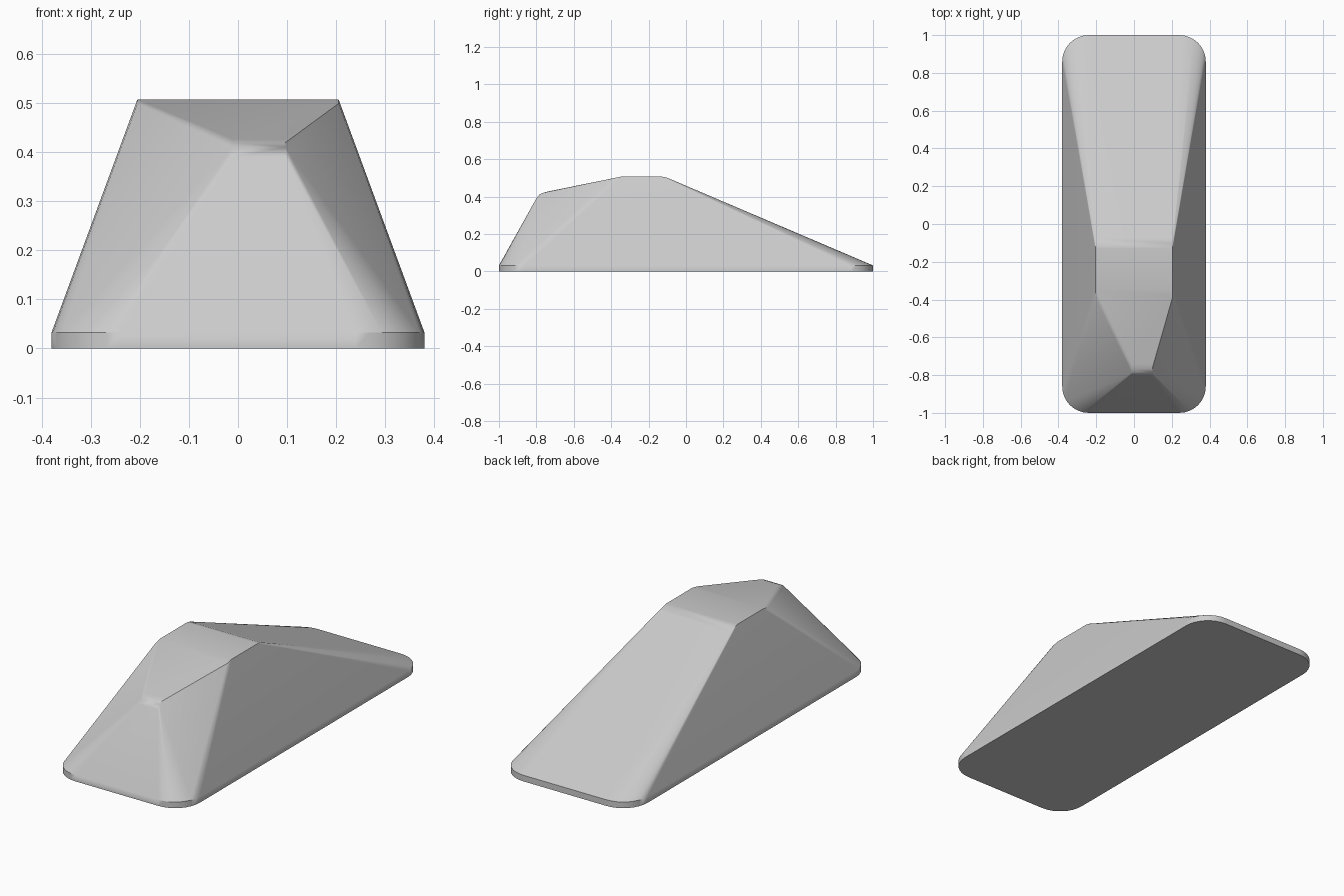
import bpy, bmesh, math

cube = bpy.data.objects.get("Cube")
if cube:
    bpy.data.objects.remove(cube, do_unlink=True)

grey = bpy.data.materials.new("plain grey")
grey.use_nodes = True
colour = (0.6, 0.6, 0.6, 1)
grey.diffuse_color = colour
grey.node_tree.nodes["Principled BSDF"].inputs["Base Color"].default_value = colour

HALF_W, HALF_L, RADIUS, RIM = 0.38, 1.0, 0.14, 0.032
STEPS = 8
bm = bmesh.new()

# Rounded rectangular footing, with a short vertical rim
for sx, sy in ((1, 1), (-1, 1), (-1, -1), (1, -1)):
    for i in range(STEPS + 1):
        a = math.pi / 2 * i / STEPS
        x = sx * (HALF_W - RADIUS + RADIUS * math.cos(a))
        y = sy * (HALF_L - RADIUS + RADIUS * math.sin(a))
        for z in (0, RIM):
            bm.verts.new((x, y, z))

# Flat crown with softened front and back edges
for y, z in ((-0.385, 0.499), (-0.345, 0.507), (-0.13, 0.507), (-0.105, 0.502), (-0.075, 0.49)):
    for x in (-0.205, 0.205):
        bm.verts.new((x, y, z))

# Small rounded nose, set off to one side
for y, z in ((-0.8, 0.39), (-0.785, 0.41), (-0.765, 0.42), (-0.74, 0.427)):
    for x in (-0.012, 0.097):
        bm.verts.new((x, y, z))

# Sloping skin stretched over footing, crown and nose
hull = bmesh.ops.convex_hull(bm, input=bm.verts)
loose = [v for v in bm.verts if not v.link_faces]
bmesh.ops.delete(bm, geom=loose, context="VERTS")
bmesh.ops.dissolve_limit(bm, angle_limit=math.radians(0.5), verts=bm.verts, edges=bm.edges)
bmesh.ops.recalc_face_normals(bm, faces=bm.faces)

mesh = bpy.data.meshes.new("wedge_body")
bm.to_mesh(mesh)
bm.free()
mesh.materials.append(grey)
body = bpy.data.objects.new("wedge_body", mesh)
bpy.context.collection.objects.link(body)

# Smooth corners, flat large faces
bpy.ops.object.select_all(action="DESELECT")
body.select_set(True)
bpy.context.view_layer.objects.active = body
bpy.ops.object.shade_smooth_by_angle(angle=math.radians(30))
weighted = body.modifiers.new("even shading", "WEIGHTED_NORMAL")
weighted.keep_sharp = True
